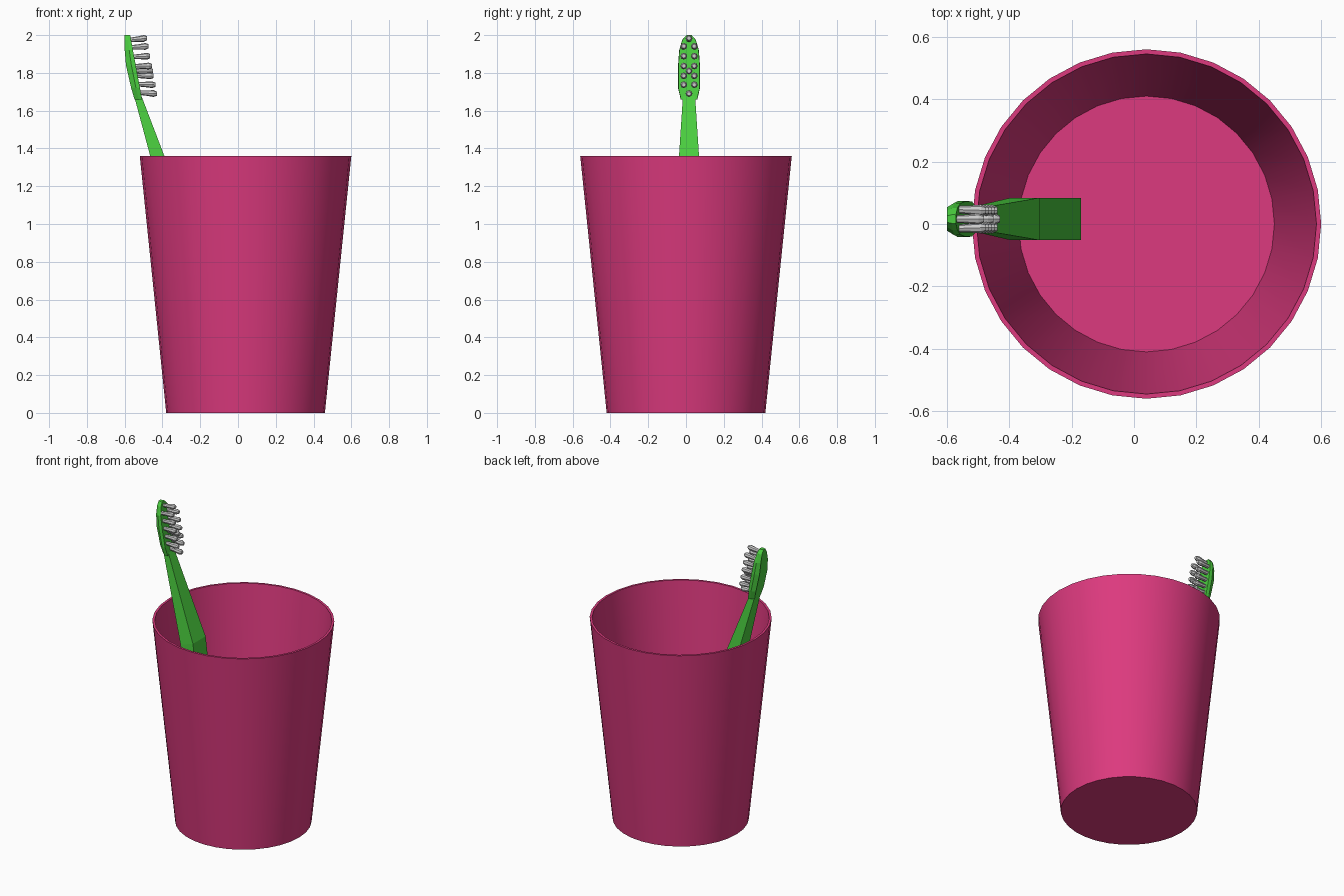
import bpy, bmesh, math
from mathutils import Vector

if "Cube" in bpy.data.objects:
    bpy.data.objects.remove(bpy.data.objects["Cube"])


def material(name, rgb):
    m = bpy.data.materials.new(name)
    m.diffuse_color = (*rgb, 1)
    m.use_nodes = True
    m.node_tree.nodes["Principled BSDF"].inputs["Base Color"].default_value = m.diffuse_color
    return m


pink = material("pink_plastic", (0.72, 0.042, 0.21))
green = material("green_plastic", (0.07, 0.62, 0.05))


def finish(name, bm, mat=None, smooth=False):
    bmesh.ops.recalc_face_normals(bm, faces=bm.faces)
    me = bpy.data.meshes.new(name)
    bm.to_mesh(me)
    bm.free()
    ob = bpy.data.objects.new(name, me)
    bpy.context.collection.objects.link(ob)
    if mat:
        me.materials.append(mat)
    if smooth:
        bpy.ops.object.select_all(action='DESELECT')
        ob.select_set(True)
        bpy.context.view_layer.objects.active = ob
        bpy.ops.object.shade_smooth_by_angle(angle=math.radians(35))
    return ob


def loft(bm, rings):
    """Bridge equal-length rings of points and cap both ends."""
    loops = [[bm.verts.new(p) for p in r] for r in rings]
    n = len(loops[0])
    for a, b in zip(loops, loops[1:]):
        for i in range(n):
            j = (i + 1) % n
            bm.faces.new((a[i], a[j], b[j], b[i]))
    bm.faces.new(loops[0][::-1])
    bm.faces.new(loops[-1])


# Tapered cup: outside wall, rim, inside wall, each end capped
SIDES = 32
profile = [(0.42, 0), (0.56, 1.36), (0.545, 1.36), (0.41, 0.015)]
bm = bmesh.new()
loft(bm, [[(0.04 + r * math.cos(2 * math.pi * i / SIDES),
            r * math.sin(2 * math.pi * i / SIDES), z) for i in range(SIDES)]
          for r, z in profile])
finish("cup", bm, pink, smooth=True)

# Brush handle: bent bar (back x, back z, front x, front z, half width)
YC = 0.016
bm = bmesh.new()
sections = [(-0.262, 0.03, -0.17, 0.04, 0.068),
            (-0.395, 1.10, -0.302, 1.13, 0.068),
            (-0.548, 1.67, -0.512, 1.68, 0.032)]
loft(bm, [[(bx, YC - w, bz), (fx, YC - w, fz), (fx, YC + w, fz), (bx, YC + w, bz)]
          for bx, bz, fx, fz, w in sections])
finish("brush_handle", bm, green)


# Brush head: rounded outline lofted from the back to the bristle face
def face_x(z):
    return -0.508 - (z - 1.66) * 0.185


half = [(0.044, 1.66), (0.058, 1.72), (0.058, 1.84), (0.052, 1.92),
        (0.036, 1.975), (0.014, 2.0)]
outline = half + [(-y, z) for y, z in reversed(half)]


def back_x(z):
    t = (z - 1.66) / 0.34
    return -0.548 - 0.052 * math.sin(min(t * 1.25, 1) * math.pi / 2)


bm = bmesh.new()
loft(bm, [
    [(back_x(z), YC + y * 0.72, z) for y, z in outline],
    [(0.45 * back_x(z) + 0.55 * face_x(z), YC + y, z) for y, z in outline],
    [(face_x(z), YC + y * 0.97, z) for y, z in outline]])
finish("brush_head", bm, green)

# Bristle tufts: slim bulging pegs in staggered rows
rows = [(1.975, 1), (1.935, 2), (1.885, 2), (1.835, 2), (1.785, 2), (1.74, 2), (1.695, 1)]
tuft = [(-0.01, 0.012), (0.03, 0.014), (0.068, 0.018), (0.085, 0.011)]
bm = bmesh.new()
for k, (z, count) in enumerate(rows):
    lift = 0.015 - 0.004 * k
    for y in ([0] if count == 1 else [-0.03, 0.03]):
        loft(bm, [[(face_x(z) + d,
                    YC + y * (1 - d) + r * math.cos(a * math.pi / 4),
                    z + lift * d / 0.085 * 0.6 + r * math.sin(a * math.pi / 4))
                   for a in range(8)] for d, r in tuft])
# Extra centre tufts between the pairs
for z in (1.81,):
    loft(bm, [[(face_x(z) + d, YC + r * math.cos(a * math.pi / 4),
                z + r * math.sin(a * math.pi / 4)) for a in range(8)] for d, r in tuft])
finish("bristles", bm)
